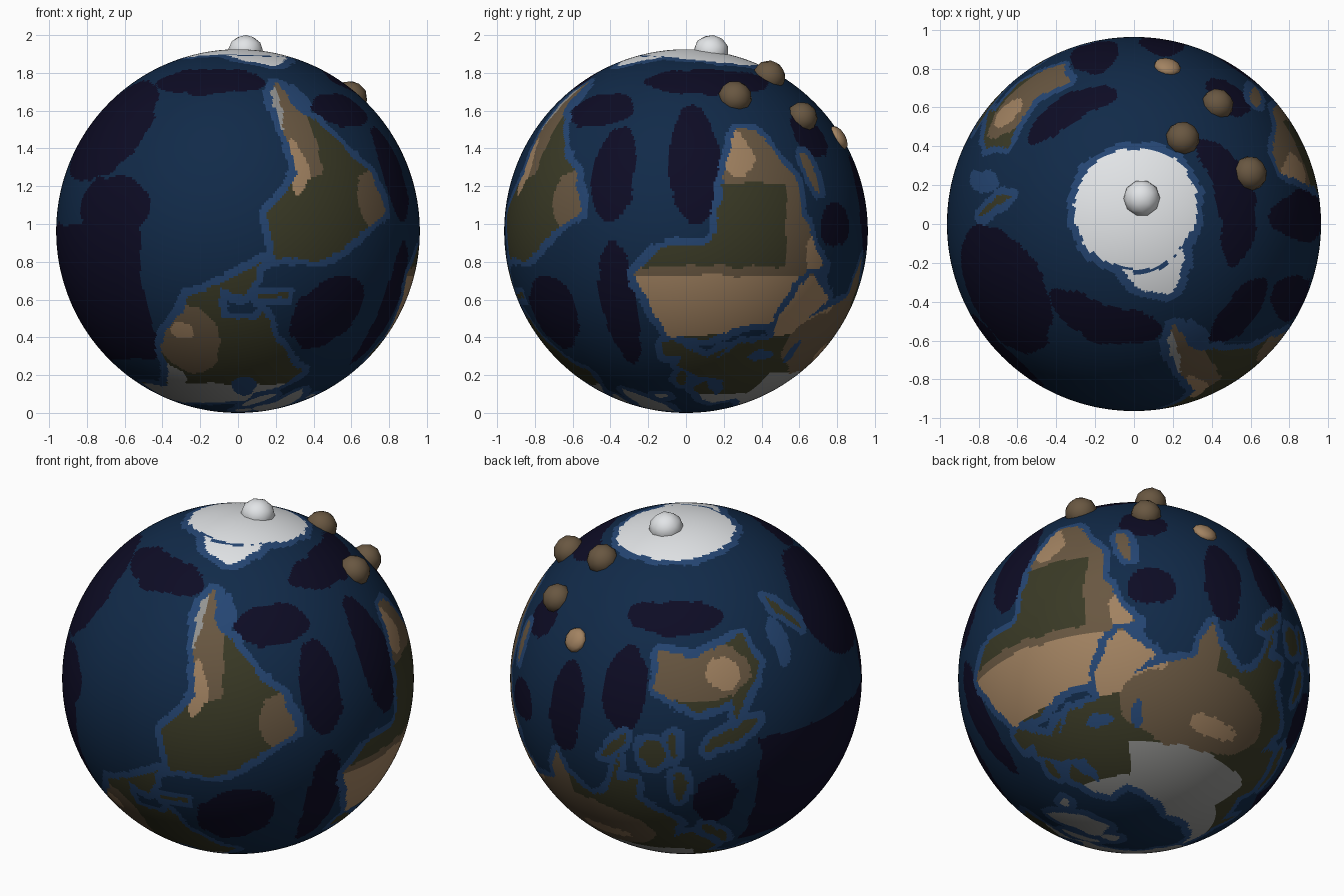
import bpy, bmesh, math
from mathutils import Vector, noise

if "Cube" in bpy.data.objects:
    bpy.data.objects.remove(bpy.data.objects["Cube"])

R = 0.9625                      # globe radius
STEP = 0.75                     # map cell in degrees
NX, NY = int(360 / STEP), int(180 / STEP)

PALETTE = {"deep_ocean": (.004, .0035, .018), "ocean": (.0055, .023, .066), "shallow_water": (.018, .06, .17),
           "green_land": (.042, .042, .019), "brown_land": (.14, .095, .053), "tan_desert": (.36, .225, .12),
           "grey_tundra": (.29, .29, .28), "white_ice": (.78, .8, .82)}
DEEP, OCEAN, SHALLOW, GREEN, BROWN, TAN, GREY, ICE = range(8)
mats = []
for name, c in PALETTE.items():
    mats.append(bpy.data.materials.new(name))
    mats[-1].diffuse_color = (*c, 1)

grid = [[OCEAN] * NX for _ in range(NY)]


def paint(colour, pts):
    """Fill a longitude/latitude outline; tints above green only stain land."""
    for j in range(NY):
        lat = -90 + (j + .5) * STEP
        xs = sorted(x0 + (lat - y0) / (y1 - y0) * (x1 - x0)
                    for (x0, y0), (x1, y1) in zip(pts, pts[1:] + pts[:1]) if (y0 > lat) != (y1 > lat))
        for a, b in zip(xs[::2], xs[1::2]):
            for i in range(math.ceil((a + 180) / STEP - .5), math.ceil((b + 180) / STEP - .5)):
                if colour not in (BROWN, TAN, GREY) or grid[j][i % NX] >= GREEN:
                    grid[j][i % NX] = colour


def land(*pts):
    paint(GREEN, list(pts))


def oval(colour, lon, lat, rx, ry, tilt=0):
    t, out = math.radians(tilt), []
    for k in range(32):
        a = math.tau * k / 32
        x, y = rx * math.cos(a), ry * math.sin(a)
        out.append((lon + x * math.cos(t) - y * math.sin(t), lat + x * math.sin(t) + y * math.cos(t)))
    paint(colour, out)


def box(colour, west, east, south, north):
    paint(colour, [(west, south), (east, south), (east, north), (west, north)])


# Deep ocean basins: Pacific, Atlantic, Indian, Southern
box(DEEP, 150, 237, -2, 45)
oval(DEEP, 207, -36, 27, 20)
oval(DEEP, 225, -8, 16, 10)
oval(DEEP, -108, -56, 34, 7)
oval(DEEP, 135, 20, 7, 11)
oval(DEEP, -40, -42, 17, 7)
oval(DEEP, -25, -19, 8, 16)
oval(DEEP, 3, -23, 9, 21)
oval(DEEP, -56, 27, 15, 12, -30)
oval(DEEP, -24, 25, 7, 22)
oval(DEEP, 56, -2, 8, 7)
oval(DEEP, 53, -32, 9, 8)
oval(DEEP, 81, -9, 7, 16)
oval(DEEP, 103, -20, 8, 14)
oval(DEEP, 120, -45, 22, 6)
oval(DEEP, 15, -56, 38, 7)

# North America and Greenland
land((-168, 66), (-156, 71), (-82, 69), (-78, 62), (-64, 59), (-56, 51), (-66, 45), (-76, 36), (-81, 26), (-84, 30),
     (-97, 28), (-96, 19), (-88, 21), (-83, 10), (-78, 8), (-94, 16), (-106, 21), (-124, 40), (-125, 49),
     (-138, 59), (-163, 56))
land((-70, 78), (-30, 83), (-20, 73), (-44, 60), (-54, 70))
# South America
land((-78, 8), (-62, 10), (-50, 2), (-35, -6), (-39, -18), (-48, -26), (-57, -37), (-65, -42), (-68, -55),
     (-75, -50), (-70, -19), (-81, -5))
# Africa
land((-6, 35), (10, 37), (20, 31), (33, 31), (43, 12), (51, 12), (40, -4), (40, -15), (33, -26), (27, -34),
     (19, -34), (12, -17), (9, 4), (-8, 5), (-17, 14), (-11, 29))
# Europe and Asia
land((-9, 43), (-1, 44), (-4, 48), (8, 54), (20, 55), (24, 60), (22, 65), (12, 56), (5, 60), (14, 68), (26, 71),
     (44, 67), (73, 72), (104, 77), (140, 72), (190, 66), (163, 61), (157, 52), (155, 59), (136, 54), (140, 48),
     (127, 35), (120, 39), (122, 30), (108, 20), (108, 11), (101, 13), (103, 1), (98, 16), (91, 22), (80, 15),
     (77, 8), (72, 21), (57, 26), (48, 30), (59, 22), (45, 13), (35, 28), (36, 37), (27, 38), (22, 37), (14, 45),
     (17, 39), (10, 44), (0, 40), (-5, 36), (-9, 38))
# Australia
land((114, -22), (129, -13), (140, -17), (142, -11), (153, -27), (148, -38), (138, -35), (129, -32), (115, -34))
# Islands
oval(GREEN, 47, -19, 2, 7, -15)
oval(GREEN, -2, 54, 2.5, 4)
oval(GREEN, -19, 65, 5, 1.5)
oval(GREEN, 138, 38, 9, 2, 45)
oval(GREEN, -73, 69, 11, 3, -25)
oval(GREEN, -80, 80, 15, 3)
oval(GREEN, 101, 0, 7, 1.5, -45)
oval(GREEN, 114, 1, 4, 5)
oval(GREEN, 121, -2, 1.5, 4)
oval(GREEN, 140, -5, 10, 2.5, -25)
oval(GREEN, 123, 13, 2, 6)
oval(GREEN, 172, -41, 8, 1.5, 50)
oval(GREEN, -78, 21, 6, 1)

# Antarctica: a disc beside the pole, plus its peninsula
rim = []
for k in range(48):
    a = math.tau * k / 48
    x, y = .01 + .315 * math.cos(a), .08 + .315 * math.sin(a)
    rim.append((math.degrees(math.atan2(y, x)), -math.degrees(math.acos(math.hypot(x, y) / R))))
rim.sort()
paint(ICE, [(-180, rim[0][1])] + rim + [(180, rim[-1][1]), (180, -91), (-180, -91)])
paint(ICE, [(-25, -73), (-61, -65), (-105, -75)])

# Shallow rim along every coast
REACH = 2.7
coast = [(i, j) for j in range(1, NY - 1) for i in range(NX) if grid[j][i] >= GREEN and
         min(grid[j][i - 1], grid[j][(i + 1) % NX], grid[j - 1][i], grid[j + 1][i]) < GREEN]
for i, j in coast:
    for row in range(max(0, j - 3), min(NY, j + 4)):
        shrink = max(.12, math.cos(math.radians(-90 + (row + .5) * STEP)))
        w = int(math.sqrt(REACH ** 2 - ((row - j) * STEP) ** 2) / shrink / STEP)
        for k in range(i - w, i + w + 1):
            if grid[row][k % NX] < GREEN:
                grid[row][k % NX] = SHALLOW

# Inland seas and offshore shelves
oval(SHALLOW, -86, 59, 8, 6)
oval(SHALLOW, 51, 42, 2.5, 5)
oval(SHALLOW, 35, 43, 7, 2)
oval(SHALLOW, 38, 21, 9, 1.5, -58)
oval(SHALLOW, -61, -47, 5, 7)
oval(SHALLOW, 164, -33, 4, 9)

# Land tints: Africa and Arabia
box(BROWN, -20, 53, 11, 14)
box(BROWN, 34, 53, -36, 11)
box(BROWN, 10, 42, -36, -15)
box(TAN, -20, 62, 14, 35)
oval(TAN, 18, -25, 6, 8)
oval(TAN, 46, 7, 5, 6)
# Land tints: Asia and northern Europe
oval(BROWN, 78, 38, 34, 14)
box(BROWN, 62, 81, 10, 30)
oval(TAN, 88, 42, 13, 3.5)
box(GREY, 48, 130, 51, 80)
box(GREY, 130, 192, 62, 80)
box(GREY, 5, 48, 64, 82)
# Land tints: the Americas
oval(BROWN, -111, 37, 14, 14)
oval(TAN, -112, 33, 4, 3)
box(GREY, -172, -10, 57, 85)
oval(GREY, -128, 52, 9, 6)
oval(BROWN, -41, -10, 7, 9)
box(BROWN, -82, -61, -56, -18)
oval(TAN, -70, -21, 4, 9)
box(GREY, -78, -71.5, -56, -34)
# Land tints: Australia
oval(BROWN, 129, -27, 20, 10)
oval(TAN, 139, -26, 6, 6)


def finish(bm, name, materials):
    me = bpy.data.meshes.new(name)
    for m in materials:
        me.materials.append(m)
    for f in bm.faces:
        f.smooth = True
    bm.to_mesh(me)
    bm.free()
    ob = bpy.data.objects.new(name, me)
    bpy.context.collection.objects.link(ob)
    return ob


# Globe: south pole on top, colour looked up by direction with a slight coastline wobble
bm = bmesh.new()
bmesh.ops.create_uvsphere(bm, u_segments=NX, v_segments=NY, radius=R)
for f in bm.faces:
    c = f.calc_center_median().normalized()
    c = (c + .022 * noise.noise_vector(c * 9)).normalized()
    i = int((math.degrees(math.atan2(c.y, c.x)) + 180) / STEP) % NX
    j = min(NY - 1, int((90 - math.degrees(math.asin(max(-1, min(1, c.z))))) / STEP))
    f.material_index = grid[j][i]
finish(bm, "globe", mats).location.z = R

# Rounded hills on the surface: x, y, radius, height, colour
HILLS = {"ice_dome": (.04, .133, .094, .086, ICE), "hill_a": (.25, .44, .088, .085, BROWN),
         "hill_b": (.43, .615, .084, .08, BROWN), "hill_c": (.597, .26, .09, .085, BROWN),
         "low_hill": (.172, .808, .07, .035, TAN)}
for name, (x, y, r, h, col) in HILLS.items():
    bm = bmesh.new()
    bmesh.ops.create_icosphere(bm, subdivisions=2, radius=1)
    bmesh.ops.scale(bm, vec=(r, r, h), verts=bm.verts)
    ob = finish(bm, name, [mats[col]])
    n = Vector((x, y, math.sqrt(R * R - x * x - y * y)))
    ob.rotation_euler = n.to_track_quat('Z', 'Y').to_euler()
    ob.location = n + Vector((0, 0, R))

for m in bpy.data.materials:
    if m.users and not m.is_grease_pencil:
        m.use_nodes = True
        m.node_tree.nodes["Principled BSDF"].inputs["Base Color"].default_value = m.diffuse_color
